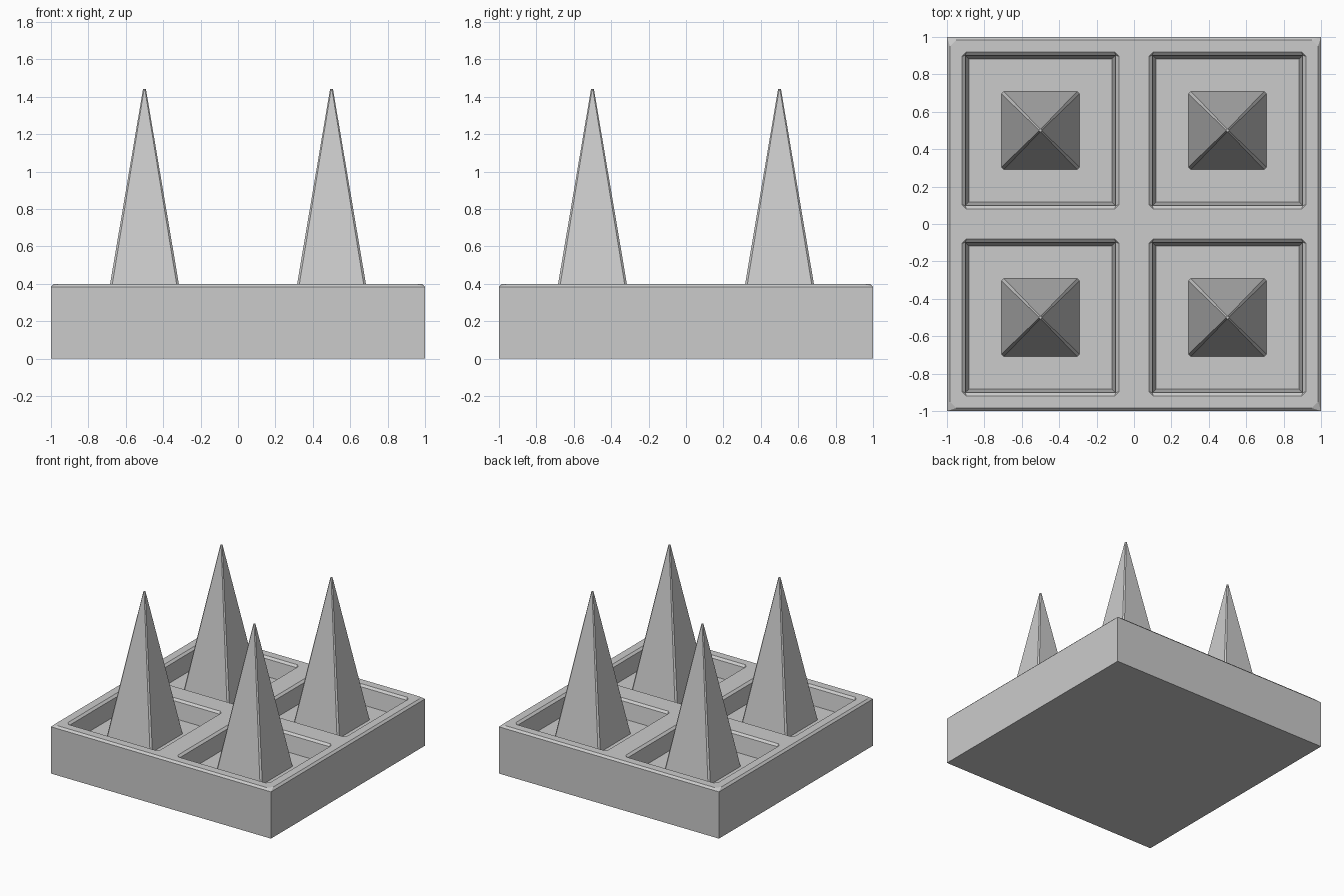
import bpy, bmesh

if "Cube" in bpy.data.objects:
    bpy.data.objects.remove(bpy.data.objects["Cube"])

CENTRES = [(x, y) for x in (-0.5, 0.5) for y in (-0.5, 0.5)]


def ring(bm, cx, cy, half, cut, z):
    """Square ring with cut corners (8 points; cut 0 gives sharp corners)."""
    h, k = half, half - cut
    pts = [(h, -k), (h, k), (k, h), (-k, h), (-h, k), (-h, -k), (-k, -h), (k, -h)]
    return [bm.verts.new((cx + x, cy + y, z)) for x, y in pts]


def loft(bm, cx, cy, sections, cap_first=False, cap_last=False):
    """Join a stack of (half, cut, z) rings with flat faces."""
    rings = [ring(bm, cx, cy, *s) for s in sections]
    for a, b in zip(rings, rings[1:]):
        for i in range(8):
            j = (i + 1) % 8
            bm.faces.new((a[i], a[j], b[j], b[i]))
    if cap_first:
        bm.faces.new(rings[0][::-1])
    if cap_last:
        bm.faces.new(rings[-1])
    return rings


def edges_of(bm, loop):
    return [bm.edges.get((loop[i], loop[(i + 1) % 8])) for i in range(8)]


def finish(bm, name):
    bmesh.ops.remove_doubles(bm, verts=bm.verts[:], dist=1e-5)
    bmesh.ops.recalc_face_normals(bm, faces=bm.faces[:])
    mesh = bpy.data.meshes.new(name)
    bm.to_mesh(mesh)
    bm.free()
    obj = bpy.data.objects.new(name, mesh)
    bpy.context.collection.objects.link(obj)
    return obj


# Base slab: chamfered top rim and four sunken pockets
bm = bmesh.new()
outer = loft(bm, 0, 0, [(1, 0, 0), (1, 0, 0.384), (0.984, 0.034, 0.4)], cap_first=True)
rim_edges = edges_of(bm, outer[-1])
for cx, cy in CENTRES:
    pocket = loft(bm, cx, cy, [(0.42, 0.024, 0.4), (0.402, 0, 0.384), (0.383, 0, 0.25)],
                  cap_last=True)
    rim_edges += edges_of(bm, pocket[0])
# Top surface between the rim and the pockets
bmesh.ops.triangle_fill(bm, edges=rim_edges, use_beauty=True, normal=(0, 0, 1))
finish(bm, "base_slab")

# Tall pyramid spikes with chamfered edges, one in each pocket
for n, (cx, cy) in enumerate(CENTRES):
    bm = bmesh.new()
    loft(bm, cx, cy, [(0.209, 0.013, 0.25), (0.008, 0.006, 1.44)], cap_last=True)
    finish(bm, f"spike_{n + 1}")
